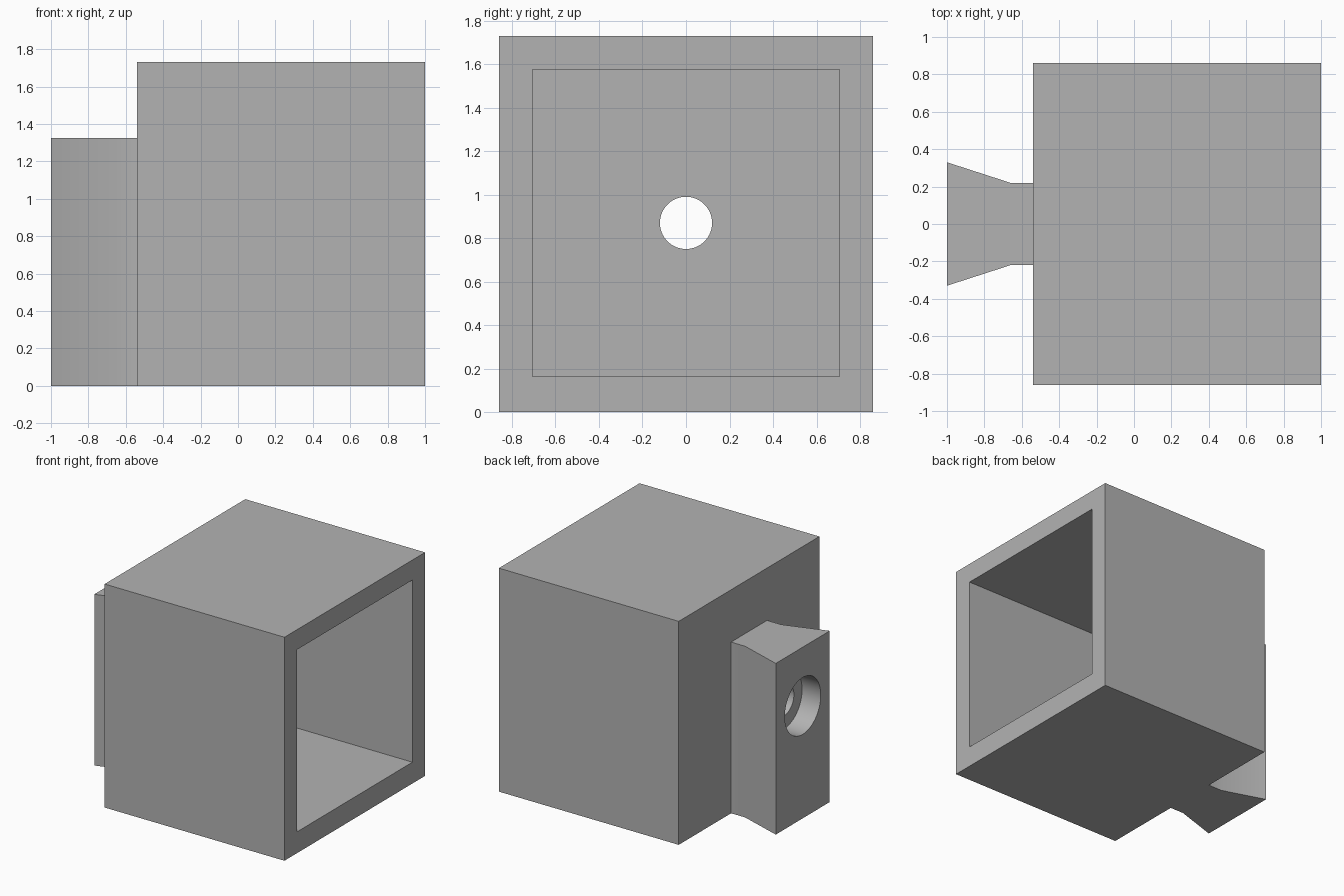
import bpy
import bmesh
import math

cube = bpy.data.objects.get("Cube")
if cube:
    bpy.data.objects.remove(cube, do_unlink=True)

# Single plain grey
grey = bpy.data.materials.new("plain grey")
grey.use_nodes = True
colour = (0.45, 0.45, 0.45, 1)
grey.diffuse_color = colour
grey.node_tree.nodes["Principled BSDF"].inputs["Base Color"].default_value = colour


def prism(name, outline, z0, z1):
    """Extrude an xy outline from z0 up to z1."""
    bm = bmesh.new()
    base = bm.faces.new([bm.verts.new((x, y, z0)) for x, y in outline])
    top = bmesh.ops.extrude_face_region(bm, geom=[base])["geom"]
    bmesh.ops.translate(bm, vec=(0, 0, z1 - z0),
                        verts=[g for g in top if isinstance(g, bmesh.types.BMVert)])
    bmesh.ops.recalc_face_normals(bm, faces=bm.faces)
    mesh = bpy.data.meshes.new(name)
    bm.to_mesh(mesh)
    bm.free()
    mesh.materials.append(grey)
    obj = bpy.data.objects.new(name, mesh)
    bpy.context.collection.objects.link(obj)
    return obj


def block(name, x0, x1, half_y, z0, z1):
    return prism(name, [(x0, -half_y), (x1, -half_y), (x1, half_y), (x0, half_y)], z0, z1)


def bore(name, radius, x0, x1):
    """Cylinder along x at the hole centre."""
    bpy.ops.mesh.primitive_cylinder_add(
        vertices=64, radius=radius, depth=x1 - x0,
        location=((x0 + x1) / 2, 0, HOLE_Z), rotation=(0, math.pi / 2, 0))
    obj = bpy.context.object
    obj.name = name
    obj.data.materials.append(grey)
    return obj


def combine(target, tool, operation):
    """Apply a boolean and remove the tool object."""
    mod = target.modifiers.new(tool.name, "BOOLEAN")
    mod.object, mod.operation, mod.solver = tool, operation, "EXACT"
    bpy.ops.object.select_all(action="DESELECT")
    bpy.context.view_layer.objects.active = target
    target.select_set(True)
    bpy.ops.object.modifier_apply(modifier=mod.name)
    bpy.data.objects.remove(tool, do_unlink=True)


HOLE_Z = 0.87
BACK = -0.54   # outer face of the closed end
WALL = 0.155

# Open box with a dovetail rail on its closed end
housing = block("housing_with_rail", BACK, 1, 0.86, 0, 1.73)
half = [(-1, 0.33), (-0.66, 0.22), (BACK + 0.05, 0.22)]
rail = prism("rail", half + [(x, -y) for x, y in reversed(half)], 0, 1.325)
combine(housing, rail, "UNION")

# Cavity, screw hole and counterbore
combine(housing, block("cavity", BACK + WALL, 1.2, 0.705, 0.165, 1.575), "DIFFERENCE")
combine(housing, bore("screw_hole", 0.12, -1.2, 0), "DIFFERENCE")
combine(housing, bore("counterbore", 0.22, -1.2, -0.84), "DIFFERENCE")

bpy.ops.object.select_all(action="DESELECT")
housing.select_set(True)
bpy.context.view_layer.objects.active = housing
bpy.ops.object.shade_smooth_by_angle(angle=math.radians(30))
